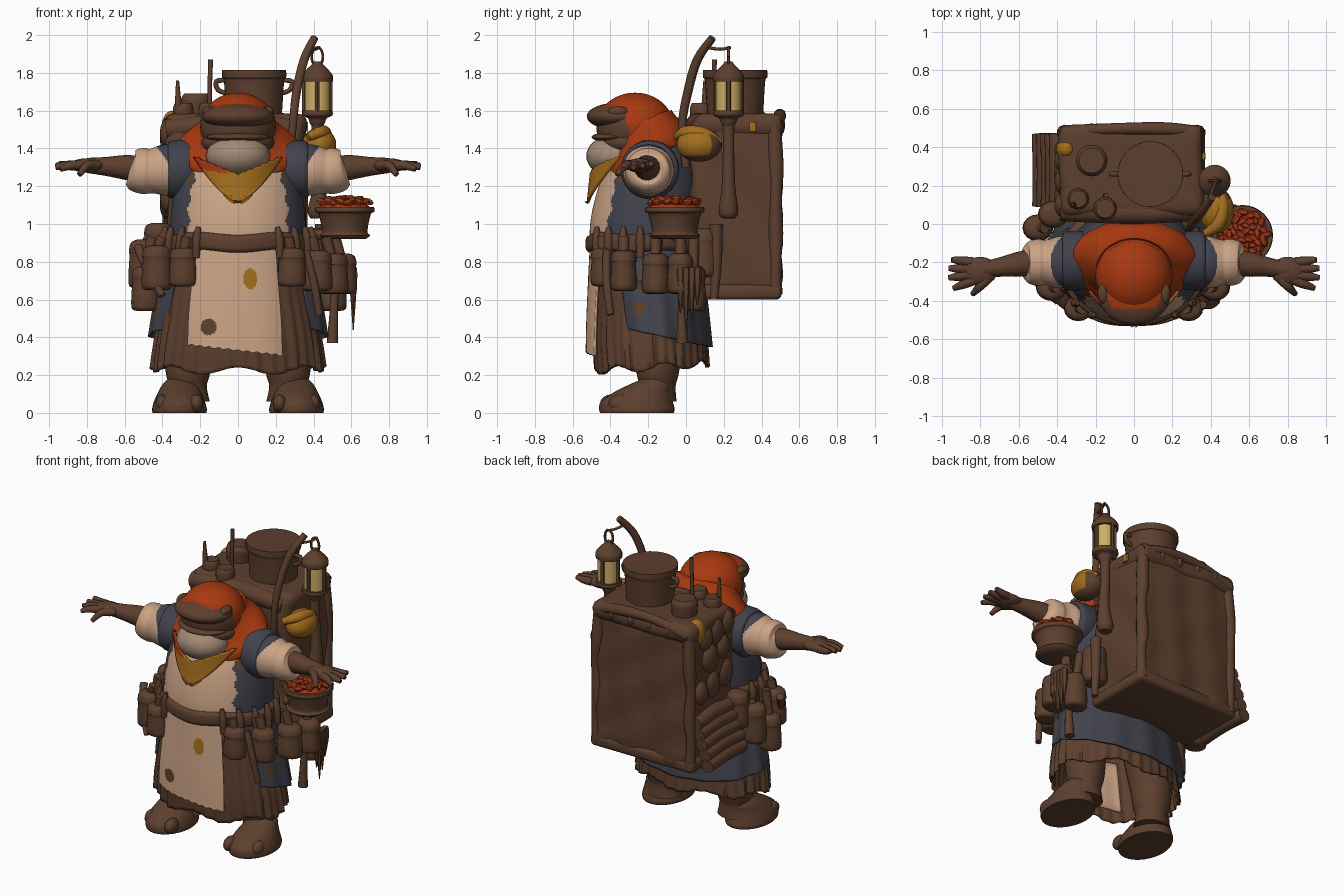
import bpy, bmesh, math, random
from mathutils import Vector
random.seed(4)
PI = math.pi

def mat(name, c):
    m = bpy.data.materials.new(name)
    m.diffuse_color = (*c, 1)
    return m
BROWN = mat("brown", (0.108, 0.05, 0.027))
RED = mat("red cloth", (0.39, 0.04, 0.005))
NAVY = mat("navy cloth", (0.055, 0.055, 0.074))
CREAM = mat("cream cloth", (0.6, 0.37, 0.235))
OCHRE = mat("ochre cloth", (0.37, 0.155, 0.012))
GLASS = mat("lamp glass", (0.62, 0.43, 0.13))
BEIGE = mat("pale skin", (0.36, 0.25, 0.175))
BERRY = mat("berry red", (0.35, 0.038, 0.008))

def finish(name, bm, mats, rule=None, angle=50, solid=0):
    bmesh.ops.recalc_face_normals(bm, faces=bm.faces)
    if rule:
        for f in bm.faces:
            f.material_index = rule(f.calc_center_median())
    me = bpy.data.meshes.new(name)
    bm.to_mesh(me)
    bm.free()
    for m in (mats if isinstance(mats, list) else [mats]):
        me.materials.append(m)
    me.shade_smooth()
    me.set_sharp_from_angle(angle=math.radians(angle))
    ob = bpy.data.objects.new(name, me)
    bpy.context.collection.objects.link(ob)
    if solid:
        ob.modifiers.new("thickness", 'SOLIDIFY').thickness = solid
    return ob

def spline(p, steps):
    # Catmull-Rom through tuples of any length
    out = []
    for i in range(len(p) - 1):
        q = [p[max(i - 1, 0)], p[i], p[i + 1], p[min(i + 2, len(p) - 1)]]
        for s in range(steps):
            t = s / steps
            out.append(tuple(0.5 * (2*b + (c - a)*t + (2*a - 5*b + 4*c - d)*t*t + (3*b - a - 3*c + d)*t**3)
                             for a, b, c, d in zip(*q)))
    return out + [tuple(p[-1])]

def skin(bm, rows, closed, cap):
    vs = [[bm.verts.new(v) for v in r] for r in rows]
    n = len(vs[0])
    for a, b in zip(vs, vs[1:]):
        for j in range(n if closed else n - 1):
            k = (j + 1) % n
            bm.faces.new((a[j], a[k], b[k], b[j]))
    if cap and closed:
        bm.faces.new(vs[0])
        bm.faces.new(vs[-1])

def loft(name, rings, mats, n=32, steps=5, cx=0, a0=0, a1=None, pleat=(0, 0), rule=None, dz=None, cap=True, solid=0, angle=50):
    # rings: (z, centre y, radius x, radius y)
    closed = a1 is None
    pts = spline(rings, steps)
    rows = []
    for i, (z, cy, rx, ry) in enumerate(pts):
        u, row = i / (len(pts) - 1), []
        for j in range(n if closed else n + 1):
            a = a0 + ((2 * PI if closed else a1 - a0) * j / n)
            s = 1 + pleat[1] * (1 - u) * (math.sin(pleat[0] * a) + 0.5 * math.sin(round(pleat[0] * 0.62) * a + 1))
            row.append((cx + rx * s * math.cos(a), cy + ry * s * math.sin(a), z + (dz(a, u) if dz else 0)))
        rows.append(row)
    bm = bmesh.new()
    skin(bm, rows, closed, cap)
    return finish(name, bm, mats, rule, angle, solid)

def tube(name, path, mats, n=10, steps=4, rule=None):
    # path: (x, y, z, radius)
    pts = spline(path, steps)
    rows, u = [], None
    for i, p in enumerate(pts):
        d = (Vector(pts[min(i + 1, len(pts) - 1)][:3]) - Vector(pts[max(i - 1, 0)][:3])).normalized()
        if u is None:
            u = d.cross(Vector((0, 0, 1)) if abs(d.z) < 0.8 else Vector((1, 0, 0)))
        u = (u - d * u.dot(d)).normalized()
        v = d.cross(u)
        rows.append([Vector(p[:3]) + p[3] * (u * math.cos(2*PI*j/n) + v * math.sin(2*PI*j/n)) for j in range(n)])
    bm = bmesh.new()
    skin(bm, rows, True, True)
    return finish(name, bm, mats, rule)

def ball(name, c, r, mats, n=20, rule=None):
    bm = bmesh.new()
    bmesh.ops.create_uvsphere(bm, u_segments=n, v_segments=max(6, n * 2 // 3), radius=1)
    for v in bm.verts:
        v.co = Vector([c[i] + v.co[i] * r[i] for i in range(3)])
    return finish(name, bm, mats, rule)

def box(name, lo, hi, mats, bevel=0.03, cuts=0, wob=0):
    bm = bmesh.new()
    bmesh.ops.create_cube(bm, size=1)
    for v in bm.verts:
        v.co = Vector([(lo[i] + hi[i]) / 2 + v.co[i] * (hi[i] - lo[i]) for i in range(3)])
    bmesh.ops.bevel(bm, geom=bm.edges[:], offset=bevel, segments=3, profile=0.5, affect='EDGES')
    if cuts:
        bmesh.ops.subdivide_edges(bm, edges=[e for e in bm.edges if e.calc_length() > 0.2], cuts=cuts, use_grid_fill=True)
        for v in bm.verts:
            x, y, z = v.co
            v.co.y += wob * math.sin(17*x + 9*z) * math.sin(11*z - 5*x)
            v.co.x += wob * 0.6 * math.sin(13*y + 12*z)
    return finish(name, bm, mats)

# Torso with cream bib and worn patches
def bib(c):
    if c.y < -0.25 and abs(c.x) < 0.26 - 0.2 * max(0, c.z - 1.1) + 0.008 * math.sin(60 * c.z) and c.z < 1.34: return 1
    return 2 if ((abs(c.x) - 0.265) / 0.03) ** 2 + ((c.z - 1.27) / 0.05) ** 2 < 1 and c.y < -0.2 else 0
loft("torso", [(0.84, -0.2, 0.35, 0.29), (0.95, -0.21, 0.36, 0.3), (1.1, -0.2, 0.35, 0.29), (1.25, -0.18, 0.33, 0.26),
     (1.38, -0.15, 0.29, 0.2), (1.46, -0.16, 0.2, 0.14), (1.5, -0.16, 0.08, 0.06)], [NAVY, CREAM, BROWN], n=180, steps=14, rule=bib)

# Open pleated skirt, side and back tunic, lower apron
loft("skirt", [(0.24, -0.18, 0.455, 0.3), (0.4, -0.19, 0.435, 0.3), (0.65, -0.2, 0.385, 0.28), (0.88, -0.2, 0.34, 0.27)],
     BROWN, n=160, pleat=(36, 0.022), cap=False, solid=0.012, dz=lambda a, u: (1 - u) * (0.02 * math.sin(7 * a) + 0.02 * math.sin(a)))
loft("apron_lining", [(0.27, -0.18, 0.41, 0.265), (0.6, -0.2, 0.36, 0.25)], CREAM, n=24, a0=-PI / 2 - 0.6, a1=-PI / 2 + 0.5,
     pleat=(14, 0.02), cap=False, solid=0.006)
tunic_rings = [(0.41, -0.15, 0.47, 0.285), (0.6, -0.17, 0.44, 0.285), (0.75, -0.19, 0.4, 0.285), (0.88, -0.2, 0.36, 0.285)]
def tunic_rule(c):
    return 1 if ((c.y + 0.25) / 0.035) ** 2 + ((c.z - 0.55) / 0.04) ** 2 < 1 else 0
loft("tunic", tunic_rings, [NAVY, BROWN], n=110, steps=10, a0=-0.62, a1=PI + 0.62, pleat=(13, 0.018), cap=False, solid=0.012,
     dz=lambda a, u: -(1 - u) * 0.06 * math.sin(a), rule=tunic_rule)
def apron_rule(c):
    if ((c.x - 0.065) / 0.036) ** 2 + ((c.z - 0.71) / 0.055) ** 2 < 1: return 1
    return 2 if ((c.x + 0.155) / 0.042) ** 2 + ((c.z - 0.455) / 0.042) ** 2 < 1 else 0
loft("apron", [(0.33, -0.2, 0.45, 0.335), (0.5, -0.2, 0.44, 0.33), (0.7, -0.2, 0.41, 0.32), (0.88, -0.2, 0.385, 0.31)],
     [CREAM, OCHRE, BROWN], n=90, steps=24, a0=-PI / 2 - 0.64, a1=-PI / 2 + 0.55, pleat=(9, 0.008), cap=False, solid=0.012,
     dz=lambda a, u: (1 - u) * (-0.05 * (a + PI / 2) + 0.004 * math.sin(55 * a)), rule=apron_rule)
loft("belt", [(0.855, -0.2, 0.37, 0.31), (0.875, -0.2, 0.39, 0.33), (0.93, -0.2, 0.39, 0.33), (0.95, -0.2, 0.365, 0.31)], BROWN, n=64,
     dz=lambda a, u: 0.008 * math.sin(5 * a))
for i in range(13):  # belt loops and small tools
    a = -PI * 1.05 + i * PI * 1.1 / 12
    x, y = 0.385 * math.cos(a), -0.2 + 0.325 * math.sin(a)
    if abs(x) > 0.18:
        tube("belt_tool", [(x, y, 0.985, 0.012), (x*1.04, y, 0.92, 0.024), (x*1.06, y, 0.82, 0.018)], BROWN, n=8)

# Pouches hung from the belt
def pouch(x, y, z, w, h):
    loft("pouch", [(z - h, y, w*0.55, w*0.5), (z - h*0.9, y, w*0.95, w*0.8), (z - h*0.4, y, w, w*0.88),
         (z + h*0.5, y, w*0.92, w*0.8), (z + h*0.55, y, w*0.98, w*0.88), (z + h, y, w*0.85, w*0.75), (z + h*1.15, y, w*0.4, w*0.4)],
         BROWN, n=16, steps=3, cx=x)
    tube("pouch_tie", [(x, y, z + h*0.8, 0.025), (x*0.93, y, 0.93, 0.03)], BROWN, n=8)
for p in [(0.285, -0.44, 0.765, 0.075, 0.095), (0.42, -0.33, 0.745, 0.08, 0.1), (0.5, -0.16, 0.73, 0.085, 0.1),
          (0.55, -0.03, 0.73, 0.08, 0.1), (-0.29, -0.44, 0.765, 0.075, 0.095), (-0.43, -0.33, 0.76, 0.08, 0.11),
          (-0.49, -0.2, 0.65, 0.075, 0.11), (-0.5, -0.02, 0.78, 0.08, 0.12), (0.5, 0.04, 0.65, 0.075, 0.11),
          (0.4, 0.1, 0.84, 0.085, 0.12), (-0.42, 0.05, 0.88, 0.08, 0.11)]:
    pouch(*p)
tube("left_tool", [(-0.53, -0.25, 0.88, 0.025), (-0.48, -0.33, 0.76, 0.022), (-0.4, -0.4, 0.62, 0.02)], BROWN)
tube("front_tool", [(0.36, -0.42, 0.86, 0.02), (0.4, -0.42, 0.7, 0.022), (0.43, -0.4, 0.52, 0.02)], BROWN)
tube("hanging_tool", [(0.52, -0.02, 0.9, 0.025), (0.51, -0.02, 0.6, 0.022), (0.5, -0.02, 0.37, 0.032)], BROWN)
tube("handled_tool", [(0.44, 0.16, 1.0, 0.035), (0.44, 0.16, 0.8, 0.03), (0.44, 0.15, 0.6, 0.02)], BROWN)
for i, l in enumerate((0.24, 0.33, 0.28, 0.2)):
    tube("tattered_strip", [(0.61, -0.03 + i*0.03, 0.77, 0.022), (0.61, -0.03 + i*0.03, 0.7, 0.024), (0.61, -0.03 + i*0.03, 0.77 - l, 0.003)], BROWN, n=6)

# Limbs, mirrored
def sleeve_rule(c):
    return 1 if abs(c.x) < 0.35 + 0.75 * max(0, c.z - 1.3) else 0
for s in (-1, 1):
    tube("shoulder", [(s*0.12, -0.16, 1.33, 0.1), (s*0.22, -0.18, 1.31, 0.14), (s*0.3, -0.19, 1.29, 0.155), (s*0.36, -0.19, 1.285, 0.15),
         (s*0.38, -0.19, 1.285, 0.12)], NAVY, n=24)
    tube("rolled_sleeve", [(s*0.32, -0.19, 1.285, 0.13), (s*0.39, -0.2, 1.285, 0.135), (s*0.46, -0.2, 1.28, 0.118), (s*0.5, -0.2, 1.28, 0.122),
         (s*0.55, -0.2, 1.28, 0.108), (s*0.575, -0.2, 1.285, 0.07)], [CREAM, NAVY], n=48, steps=14, rule=sleeve_rule)
    tube("forearm", [(s*0.52, -0.2, 1.29, 0.07), (s*0.6, -0.21, 1.3, 0.065), (s*0.7, -0.225, 1.305, 0.05), (s*0.8, -0.24, 1.31, 0.04)], BROWN, n=16)
    ball("palm", (s*0.8, -0.245, 1.31), (0.09, 0.075, 0.038), BROWN)
    for (x0, y0, x1, y1, z1) in [(0.84, -0.2, 0.95, -0.185, 1.32), (0.85, -0.235, 0.965, -0.23, 1.31),
                                 (0.85, -0.265, 0.965, -0.28, 1.3), (0.83, -0.29, 0.94, -0.335, 1.29), (0.76, -0.28, 0.84, -0.365, 1.26)]:
        tube("finger", [(s*x0, y0, 1.31, 0.027), (s*(x0+x1)/2, (y0+y1)/2, 1.31, 0.024), (s*x1, y1, z1, 0.014)], BROWN, n=8)
    loft("leg", [(0.06, -0.15, 0.115, 0.1), (0.14, -0.15, 0.1, 0.095), (0.2, -0.15, 0.115, 0.11), (0.28, -0.15, 0.125, 0.12),
         (0.5, -0.17, 0.15, 0.15), (0.7, -0.18, 0.17, 0.18)], BROWN, cx=s*0.265)
    loft("foot", [(0, -0.26, 0.142, 0.195), (0.02, -0.26, 0.145, 0.2), (0.06, -0.26, 0.135, 0.19), (0.11, -0.23, 0.113, 0.15),
         (0.15, -0.19, 0.09, 0.11), (0.18, -0.17, 0.06, 0.06)], BROWN, cx=s*0.31)
    for i in range(4):
        ball("toe", (s*(0.22 + i*0.06), -0.395 + i*0.015, 0.05), (0.037, 0.06, 0.048), BROWN, n=12)

# Head with hood line, muzzle, jaw and throat
def hood(c):
    return 1 if c.y > -0.32 + 0.25 * (1.56 - c.z) or c.z > 1.622 + 0.008 * math.sin(30 * c.x) else 0
def muzzle_hood(c):
    return 1 if c.y > -0.3 or (c.z > 1.61 + 0.5 * c.x ** 2 and c.y > -0.44) else 0
ball("head", (0, -0.27, 1.515), (0.2, 0.205, 0.18), [BROWN, RED], n=80, rule=hood)
ball("muzzle", (0, -0.36, 1.57), (0.19, 0.165, 0.072), [BROWN, RED], n=80, rule=muzzle_hood)
ball("nose_ridge", (0, -0.45, 1.575), (0.09, 0.07, 0.035), BROWN)
ball("jaw", (0, -0.3, 1.43), (0.195, 0.16, 0.08), BROWN, n=28)
ball("lower_lip", (0, -0.36, 1.46), (0.17, 0.14, 0.03), BROWN, n=28)
ball("throat", (0, -0.37, 1.36), (0.17, 0.158, 0.115), BEIGE, n=28)
for s in (-1, 1):
    ball("eye_bump", (s*0.16, -0.36, 1.595), (0.03, 0.055, 0.028), BROWN)

# Cowl joined to the hood, and neckerchief
loft("cowl", [(1.395, -0.19, 0.3, 0.19), (1.4, -0.195, 0.33, 0.22), (1.45, -0.2, 0.325, 0.215), (1.5, -0.2, 0.28, 0.19),
     (1.55, -0.225, 0.215, 0.165), (1.6, -0.25, 0.18, 0.16)], RED, n=64,
     pleat=(11, 0.012), dz=lambda a, u: (0.03 if u < 0.9 else 0) - 0.19 * ((1 - math.sin(a)) / 2) ** 1.5, cap=False, solid=0.012)
rows = []
for i in range(25):
    t = i / 24
    w = 0.23 * (1 - t) ** 0.85 + 0.008
    rows.append([(k / 12 * w, -0.51 - 0.015*t + 2.8 * (k / 12 * w) ** 2, 1.26 - 0.145*t + 0.4*abs(k / 12 * w) * (1 - t)
                  + 0.006 * (k % 2)) for k in range(-12, 13)])
bm = bmesh.new()
skin(bm, rows, False, False)
finish("neckerchief", bm, [OCHRE, RED], solid=0.015, rule=lambda c: 1 if c.x < -0.05 and c.z > 1.265 - 0.2 * (c.x + 0.06) else 0)

# Backpack body, lid, frame and bedding
box("backpack", (-0.38, 0.03, 0.61), (0.35, 0.497, 1.56), BROWN, 0.04, 10, 0.018)
box("backpack_lid", (-0.39, 0.04, 1.46), (0.36, 0.515, 1.585), BROWN, 0.05, 8, 0.01)
box("backpack_base", (-0.4, 0.03, 0.6), (0.37, 0.505, 0.68), BROWN, 0.025)
box("ochre_patch", (0.355, 0.335, 1.49), (0.371, 0.37, 1.54), OCHRE, 0.002)
for x in (-0.36, 0.33):
    tube("pack_edge", [(x, 0.47, 0.63, 0.04), (x*1.03, 0.475, 0.8, 0.03), (x, 0.475, 0.95, 0.04), (x*1.03, 0.475, 1.15, 0.032),
         (x, 0.475, 1.3, 0.042), (x*0.97, 0.465, 1.56, 0.035)], BROWN)
tube("pack_top_edge", [(-0.36, 0.48, 1.52, 0.035), (-0.1, 0.495, 1.575, 0.03), (0.15, 0.495, 1.57, 0.035), (0.34, 0.48, 1.53, 0.03)], BROWN)
for x in (-0.22, -0.08, 0.06, 0.2):
    ball("pack_knot", (x, 0.5, 1.53), (0.025, 0.025, 0.035), BROWN, n=10)
tube("top_roll", [(-0.38, 0.07, 1.5, 0.055), (0, 0.06, 1.53, 0.06), (0.3, 0.07, 1.5, 0.055)], BROWN, n=14)
for i in range(5):
    z, x = 0.67 + i * 0.065, -0.49 + i * 0.022
    tube("side_roll", [(x, 0.09, z, 0.04), (x + 0.01, 0.28, z + 0.01, 0.048), (x, 0.47, z, 0.042)], BROWN, n=12)
for y, z, r in [(0.1, 1.48, 0.06), (0.22, 1.46, 0.065), (0.33, 1.45, 0.06), (0.15, 1.33, 0.06), (0.28, 1.3, 0.07), (0.12, 1.15, 0.07),
                (0.26, 1.12, 0.07), (0.38, 1.1, 0.06)]:
    ball("side_bundle", (-0.37, y, z), (0.045, r * 1.1, r * 1.35), BROWN, n=14)

# Pots, jars and sticks on top
loft("cooking_pot", [(1.54, 0.26, 0.145, 0.145), (1.65, 0.26, 0.152, 0.152), (1.76, 0.26, 0.16, 0.16), (1.775, 0.26, 0.17, 0.17),
     (1.815, 0.26, 0.17, 0.17)], BROWN, cx=0.085, n=40)
for s in (-1, 1):
    tube("pot_handle", [(0.085 + s*0.15, 0.26, 1.76, 0.012), (0.085 + s*0.2, 0.26, 1.755, 0.013), (0.085 + s*0.19, 0.26, 1.71, 0.013),
         (0.085 + s*0.14, 0.26, 1.69, 0.012)], BROWN, n=8)
for x, y, r, t in [(-0.22, 0.33, 0.082, 1.69), (-0.15, 0.08, 0.06, 1.64), (-0.29, 0.13, 0.055, 1.64)]:
    loft("jar", [(1.53, y, r*0.9, r*0.9), (t - 0.05, y, r, r), (t - 0.02, y, r*0.95, r*0.95), (t, y, r*0.8, r*0.8)], BROWN, cx=x, n=20)
tube("tall_stick", [(-0.15, 0.15, 1.55, 0.013), (-0.15, 0.15, 1.7, 0.012), (-0.145, 0.15, 1.87, 0.013)], BROWN, n=8)
tube("short_stick", [(-0.3, 0.1, 1.45, 0.02), (-0.315, 0.1, 1.62, 0.018), (-0.32, 0.1, 1.76, 0.008)], BROWN, n=8)
ball("ochre_cloth_left", (-0.35, 0.39, 1.51), (0.055, 0.06, 0.09), OCHRE)
ball("ochre_bag", (0.43, 0.07, 1.42), (0.09, 0.12, 0.09), [OCHRE, BROWN], n=32, rule=lambda c: 1 if c.y > 0.13 or c.z < 1.36 else 0)
tube("ochre_bag_fold", [(0.37, -0.05, 1.46, 0.02), (0.44, 0.0, 1.485, 0.035), (0.46, 0.1, 1.475, 0.035), (0.44, 0.18, 1.43, 0.02)], OCHRE)

# Lantern pole and lantern
LX, LY = 0.42, 0.225
tube("lantern_pole", [(0.27, 0.0, 1.3, 0.022), (0.29, -0.02, 1.52, 0.022), (0.31, 0.01, 1.7, 0.024), (0.35, 0.06, 1.87, 0.024), (0.405, 0.14, 1.985, 0.021)], BROWN)
tube("lantern_arm", [(0.385, 0.11, 1.935, 0.009), (0.41, 0.18, 1.925, 0.008), (LX + 0.01, 0.235, 1.935, 0.008)], BROWN, n=8)
tube("lantern_ring", [(LX + 0.03*math.cos(a), LY, 1.885 + 0.05*math.sin(a), 0.008) for a in [i*PI/5 for i in range(11)]], BROWN, n=6, steps=2)
loft("lantern_base", [(1.5, LY, 0.02, 0.02), (1.535, LY, 0.04, 0.04), (1.56, LY, 0.05, 0.05), (1.575, LY, 0.08, 0.08), (1.6, LY, 0.08, 0.08)], BROWN, cx=LX, n=20)
loft("lantern_glass", [(1.595, LY, 0.07, 0.07), (1.77, LY, 0.07, 0.07)], GLASS, cx=LX, n=8, steps=1)
loft("lantern_roof", [(1.755, LY, 0.082, 0.082), (1.785, LY, 0.082, 0.082), (1.815, LY, 0.06, 0.06), (1.845, LY, 0.03, 0.03), (1.86, LY, 0.02, 0.02)], BROWN, cx=LX, n=20)
for i in range(4):
    x, y = LX + 0.068 * math.cos(i*PI/2), LY + 0.068 * math.sin(i*PI/2)
    tube("lantern_post", [(x, y, 1.59, 0.014), (x, y, 1.77, 0.014)], BROWN, n=6, steps=1)
tube("long_club", [(LX, LY, 1.56, 0.032), (LX, LY, 1.4, 0.03), (LX + 0.01, LY, 1.2, 0.036), (LX, LY, 1.07, 0.052), (LX, LY, 1.03, 0.035)], BROWN, n=14)

# Basket of berries
loft("basket", [(0.92, -0.06, 0.11, 0.11), (0.94, -0.06, 0.135, 0.135), (0.96, -0.06, 0.12, 0.12), (1.05, -0.06, 0.138, 0.138),
     (1.065, -0.06, 0.158, 0.158), (1.09, -0.06, 0.155, 0.155)], BROWN, cx=0.565, n=32)
tube("basket_hanger", [(0.4, -0.06, 0.94, 0.03), (0.5, -0.06, 0.95, 0.03)], BROWN)
ball("berry_heap", (0.565, -0.06, 1.085), (0.135, 0.135, 0.035), BERRY)
for i in range(60):
    r, a, b = 0.13 * math.sqrt(i / 60), i * 2.4, random.uniform(0, PI)
    x, y, z = 0.565 + r*math.cos(a), -0.06 + r*math.sin(a), 1.125 - 1.3*r*r + random.uniform(-0.008, 0.012)
    dx, dy, dh = 0.024*math.cos(b), 0.024*math.sin(b), random.uniform(-0.012, 0.012)
    tube("berry", [(x - dx, y - dy, z - dh, 0.01), (x, y, z + 0.005, 0.02), (x + dx, y + dy, z + dh, 0.009)], BERRY, n=6, steps=2)
